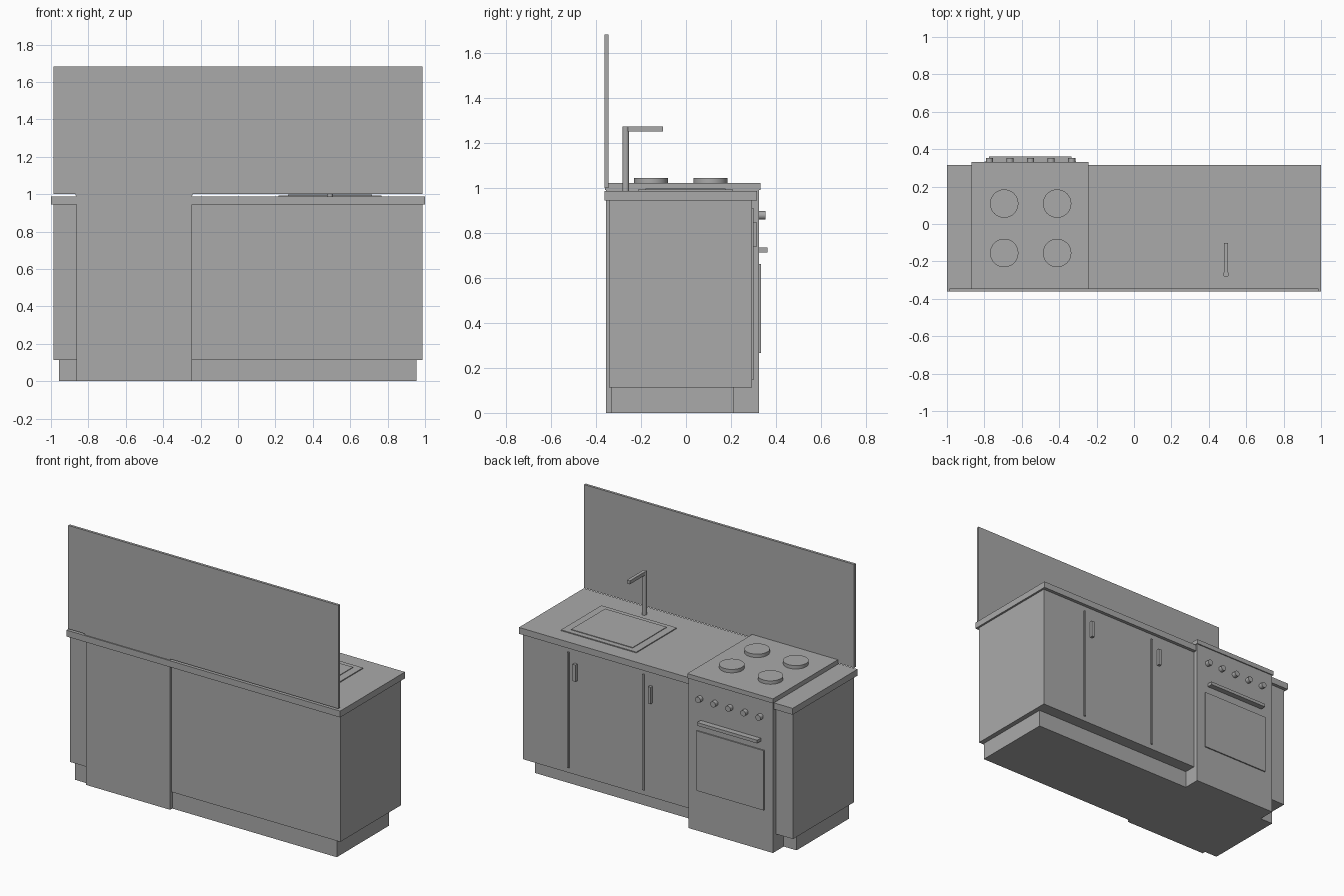
import bpy
import math

if "Cube" in bpy.data.objects:
    bpy.data.objects.remove(bpy.data.objects["Cube"])

grey = bpy.data.materials.new("plain_grey")
grey.diffuse_color = (0.4, 0.4, 0.4, 1)
grey.use_nodes = True
grey.node_tree.nodes["Principled BSDF"].inputs["Base Color"].default_value = grey.diffuse_color


def finish(ob, name):
    ob.name = name
    ob.data.materials.append(grey)
    return ob


def box(name, x, y, z):
    """Box from (min, max) pairs."""
    bpy.ops.mesh.primitive_cube_add(size=1, location=[(a + b) / 2 for a, b in (x, y, z)])
    ob = bpy.context.object
    ob.scale = [b - a for a, b in (x, y, z)]
    bpy.ops.object.transform_apply(location=False, rotation=False, scale=True)
    return finish(ob, name)


def cyl(name, loc, r, depth, rot=(0, 0, 0), n=32):
    bpy.ops.mesh.primitive_cylinder_add(vertices=n, radius=r, depth=depth, location=loc, rotation=rot)
    bpy.ops.object.shade_smooth_by_angle(angle=math.radians(40))
    return finish(bpy.context.object, name)


# Cabinet carcass, plinth, worktop, wall panel
box("plinth", (-0.957, 0.955), (-0.333, 0.213), (0, 0.113))
box("cabinet_body", (-0.987, 0.987), (-0.342, 0.293), (0.113, 0.946))
box("worktop", (-1, 1), (-0.362, 0.315), (0.946, 0.988))
box("backsplash", (-0.987, 0.987), (-0.362, -0.345), (1.0, 1.683))

# Door gaps and handles
for i, x in enumerate((0.653, 0.103)):
    box(f"door_strip_{i}", (x - 0.006, x + 0.006), (0.290, 0.301), (0.147, 0.911))
    hx = x - 0.055
    box(f"door_handle_{i}", (hx - 0.01, hx + 0.01), (0.290, 0.314), (0.738, 0.849))

# Sink
box("sink_rim", (0.217, 0.767), (-0.213, 0.209), (0.985, 0.994))
box("sink_basin", (0.267, 0.717), (-0.18, 0.175), (0.985, 0.998))

# Tap
cyl("tap_post", (0.492, -0.268, 1.13), 0.015, 0.288)
box("tap_spout", (0.481, 0.503), (-0.268, -0.102), (1.252, 1.275))

# Cooker body, hob plate, oven door
box("cooker_body", (-0.863, -0.247), (-0.355, 0.325), (0, 0.995))
box("hob_plate", (-0.868, -0.242), (-0.36, 0.332), (0.992, 1.022))
box("oven_window", (-0.80, -0.31), (0.32, 0.333), (0.267, 0.662))
box("oven_handle", (-0.774, -0.334), (0.32, 0.362), (0.714, 0.735))

# Burners
for i, x in enumerate((-0.694, -0.411)):
    for j, y in enumerate((0.109, -0.155)):
        cyl(f"burner_{i}{j}", (x, y, 1.031), 0.076, 0.027)

# Knobs
for i in range(5):
    cyl(f"knob_{i}", (-0.773 + 0.11 * i, 0.336, 0.879), 0.019, 0.034, (math.pi / 2, 0, 0), 20)
